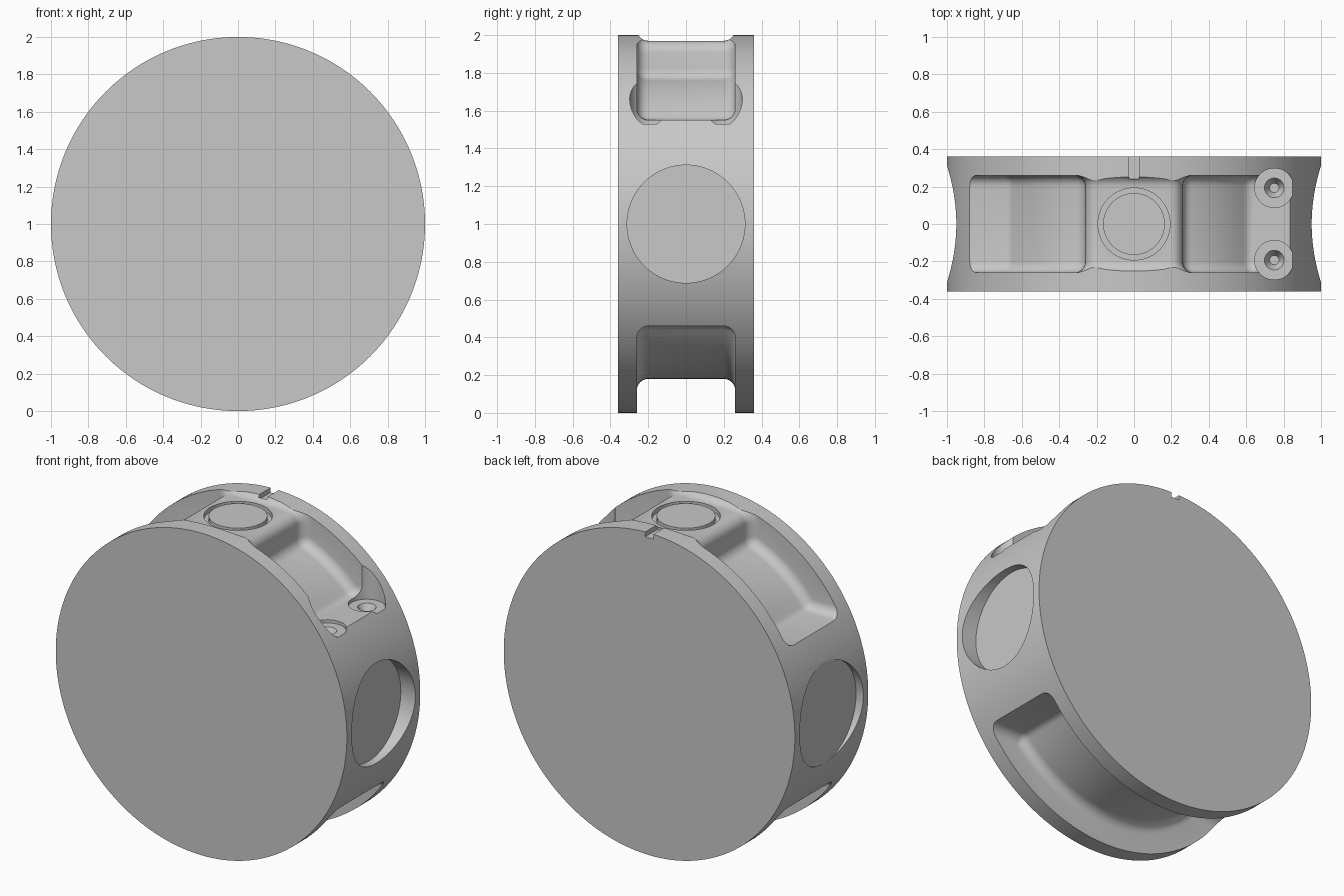
import bpy, bmesh, math
from mathutils import Vector, Matrix

if "Cube" in bpy.data.objects:
    bpy.data.objects.remove(bpy.data.objects["Cube"], do_unlink=True)

CENTRE = 1.0      # height of the wheel axis
FLOOR_R = 0.82    # radius of the pocket floors
FILLET = 0.06

grey = bpy.data.materials.new("plain_grey")
grey.use_nodes = True
grey.diffuse_color = (0.58, 0.58, 0.58, 1)
grey.node_tree.nodes["Principled BSDF"].inputs["Base Color"].default_value = grey.diffuse_color


def to_object(name, bm):
    bmesh.ops.recalc_face_normals(bm, faces=bm.faces)
    mesh = bpy.data.meshes.new(name)
    bm.to_mesh(mesh)
    bm.free()
    mesh.materials.append(grey)
    obj = bpy.data.objects.new(name, mesh)
    bpy.context.collection.objects.link(obj)
    return obj


def cylinder(name, r1, r2, depth, location, axis="Z", sides=64):
    bm = bmesh.new()
    turn = {"X": Matrix.Rotation(math.pi / 2, 4, "Y"),
            "Y": Matrix.Rotation(math.pi / 2, 4, "X"), "Z": Matrix()}[axis]
    bmesh.ops.create_cone(bm, cap_ends=True, segments=sides, radius1=r1, radius2=r2,
                          depth=depth, matrix=Matrix.Translation(location) @ turn)
    return to_object(name, bm)


def arc(start, end, steps):
    angles = [math.radians(start + (end - start) * i / steps) for i in range(steps + 1)]
    return [Vector((math.cos(a), math.sin(a))) * FLOOR_R for a in angles]


def round_corners(points, radius, steps=6):
    """Replace each sharp corner of a closed outline with an arc."""
    out = []
    for i, p in enumerate(points):
        a = (points[i - 1] - p).normalized()
        b = (points[(i + 1) % len(points)] - p).normalized()
        turn = math.pi - a.angle(b)
        if turn < math.radians(30):
            out.append(p)
            continue
        reach = radius * math.tan(turn / 2)
        mid = p + (a + b).normalized() * radius / math.cos(turn / 2)
        first, last = p + a * reach - mid, p + b * reach - mid
        for k in range(steps + 1):
            t = k / steps
            out.append(mid + (first * math.sin((1 - t) * turn)
                              + last * math.sin(t * turn)) / math.sin(turn))
    return out


def pocket(name, outline, half_width=0.26):
    """Extrude a clockwise outline along y, with rounded side edges."""
    pts = round_corners(outline, FILLET + 0.005)
    inward = []
    for i, p in enumerate(pts):
        d1 = (p - pts[i - 1]).normalized()
        d2 = (pts[(i + 1) % len(pts)] - p).normalized()
        n1, n2 = Vector((d1.y, -d1.x)), Vector((d2.y, -d2.x))
        inward.append((n1 + n2) / (1 + n1.dot(n2)))
    side = [(half_width - FILLET * (1 - math.sin(t)), FILLET * (1 - math.cos(t)))
            for t in (math.pi / 2 * k / 6 for k in range(7))]
    stations = [(-y, s) for y, s in reversed(side)] + side
    bm = bmesh.new()
    rings = [[bm.verts.new((p.x + n.x * s, y, CENTRE + p.y + n.y * s))
              for p, n in zip(pts, inward)] for y, s in stations]
    for r0, r1 in zip(rings, rings[1:]):
        for i in range(len(pts)):
            bm.faces.new((r0[i - 1], r0[i], r1[i], r1[i - 1]))
    bm.faces.new(rings[0])
    bm.faces.new(rings[-1])
    return to_object(name, bm)


def ledge_angle(height):
    return math.degrees(math.asin(height / FLOOR_R))


# Upper pocket: two curved wells on either side of a raised flat boss
right_ledge, left_ledge, low_ledge = 0.55, 0.478, 0.54
boss_half, boss_top = 0.26, 0.97
boss_angle = math.degrees(math.acos(boss_half / FLOOR_R))
upper = ([Vector((1.3, right_ledge))] + arc(ledge_angle(right_ledge), boss_angle, 6)
         + [Vector((boss_half, boss_top)), Vector((-boss_half, boss_top))]
         + arc(180 - boss_angle, 180 - ledge_angle(left_ledge), 6)
         + [Vector((-1.3, left_ledge)), Vector((-1.3, 1.4)), Vector((1.3, 1.4))])

# Lower pocket: one long curved channel
low = ledge_angle(low_ledge)
lower = ([Vector((-1.3, -low_ledge))] + arc(180 + low, 360 - low, 22)
         + [Vector((1.3, -low_ledge)), Vector((1.3, -1.4)), Vector((-1.3, -1.4))])

cutters = [pocket("upper_pocket", upper), pocket("lower_pocket", lower)]

# Round recesses in the two sides, the one at +x deeper
for x_floor, sign in ((0.9, 1), (0.95, -1)):
    cutters.append(cylinder("side_recess", 0.312, 0.312, 0.4,
                            (sign * (x_floor + 0.2), 0, CENTRE), "X", 96))

# Screw seats with a tapered hole
for y in (-0.193, 0.193):
    cutters.append(cylinder("screw_seat", 0.105, 0.105, 0.6, (0.75, y, 1.83)))
    cutters.append(cylinder("screw_hole", 0.025, 0.055, 0.06, (0.75, y, 1.505), sides=32))

# Ring groove on the boss
cutters.append(cylinder("ring_groove", 0.193, 0.193, 0.1, (0, 0, 1.99)))

# Small index notch in the back rim
bm = bmesh.new()
bmesh.ops.create_cube(bm, size=1, matrix=Matrix.Translation((0, 0.34, 2.02))
                      @ Matrix.Diagonal((0.056, 0.2, 0.1, 1)))
cutters.append(to_object("index_notch", bm))

# Main disc with everything cut out
disc = cylinder("disc_body", 1, 1, 0.72, (0, 0, CENTRE), "Y", 192)
bpy.context.view_layer.objects.active = disc
for cutter in cutters:
    mod = disc.modifiers.new("cut", "BOOLEAN")
    mod.operation = "DIFFERENCE"
    mod.solver = "EXACT"
    mod.object = cutter
    bpy.ops.object.modifier_apply(modifier=mod.name)
    bpy.data.objects.remove(cutter, do_unlink=True)

# Round button inside the ring groove
button = cylinder("boss_button", 0.165, 0.165, 0.05, (0, 0, 1.945))

for obj in (disc, button):
    bpy.ops.object.select_all(action="DESELECT")
    obj.select_set(True)
    bpy.context.view_layer.objects.active = obj
    bpy.ops.object.shade_smooth_by_angle(angle=math.radians(30))
